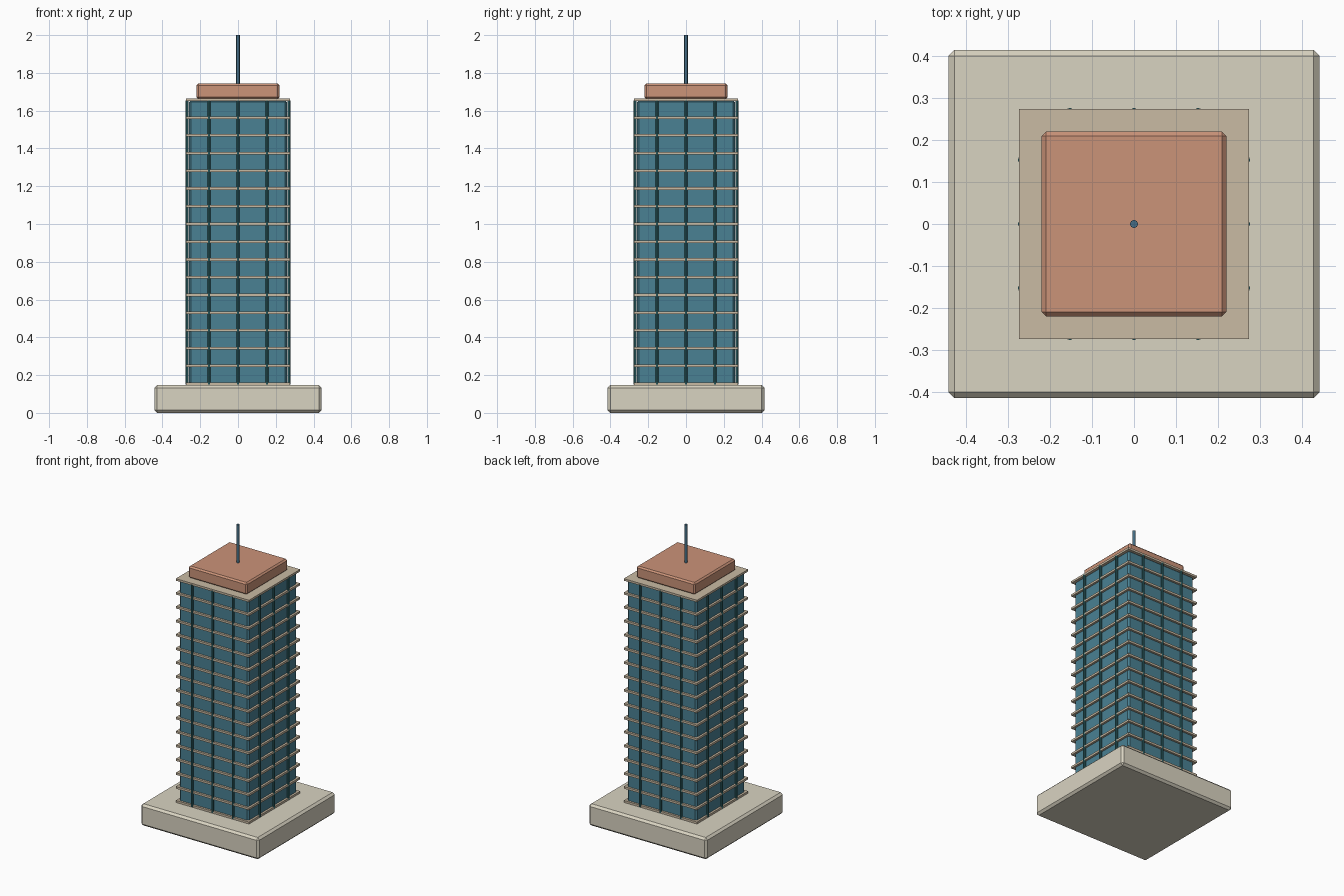
import bpy, math

if "Cube" in bpy.data.objects:
    bpy.data.objects.remove(bpy.data.objects["Cube"])

def material(name, rgb):
    m = bpy.data.materials.new(name)
    m.diffuse_color = [(c / 255) ** 2.2 for c in rgb] + [1]
    m.use_nodes = True
    m.node_tree.nodes["Principled BSDF"].inputs["Base Color"].default_value = m.diffuse_color
    return m

STONE = material("stone", (216, 210, 192))
GLASS = material("glass", (75, 128, 146))
SLAB = material("slab_tan", (200, 185, 162))
FRAME = material("frame_teal", (55, 110, 115))
CLAY = material("clay", (202, 146, 120))
STEEL = material("steel_blue", (70, 108, 130))

def box(name, sx, sy, z0, z1, mat, bevel=0):
    bpy.ops.mesh.primitive_cube_add(size=1, location=(0, 0, (z0 + z1) / 2))
    o = bpy.context.object
    o.name = name
    o.scale = (sx, sy, z1 - z0)
    bpy.ops.object.transform_apply(location=False, rotation=False, scale=True)
    o.data.materials.append(mat)
    if bevel:
        b = o.modifiers.new("bevel", 'BEVEL')
        b.width = bevel
        b.segments = 1
    return o

def rod(name, x, y, z0, z1, r, mat, sides):
    bpy.ops.mesh.primitive_cylinder_add(vertices=sides, radius=r, depth=z1 - z0,
                                        location=(x, y, (z0 + z1) / 2))
    o = bpy.context.object
    o.name = name
    o.data.materials.append(mat)
    bpy.ops.object.shade_smooth_by_angle(angle=math.radians(35))
    return o

# plinth and glass tower
box("plinth", 0.885, 0.83, 0, 0.147, STONE, 0.014)
box("glass_tower", 0.52, 0.52, 0.147, 1.655, GLASS, 0.01)

# floor slabs
FLOORS = 16
for i in range(FLOORS + 1):
    z = 0.155 + i * (1.657 - 0.155) / FLOORS
    box(f"floor_slab_{i}", 0.548, 0.548, z - 0.007, z + 0.007, SLAB)

# vertical mullions, three on each face
for side in range(4):
    c, s = round(math.cos(side * math.pi / 2)), round(math.sin(side * math.pi / 2))
    for k, t in enumerate((-0.153, 0, 0.153)):
        d = 0.269
        rod(f"mullion_{side}_{k}", c * d - s * t, s * d + c * t,
            0.15, 1.655, 0.008, FRAME, 8)

# roof block and mast
box("roof_block", 0.44, 0.44, 1.662, 1.743, CLAY, 0.01)
rod("mast", 0, 0, 1.74, 2.0, 0.0095, STEEL, 16)
